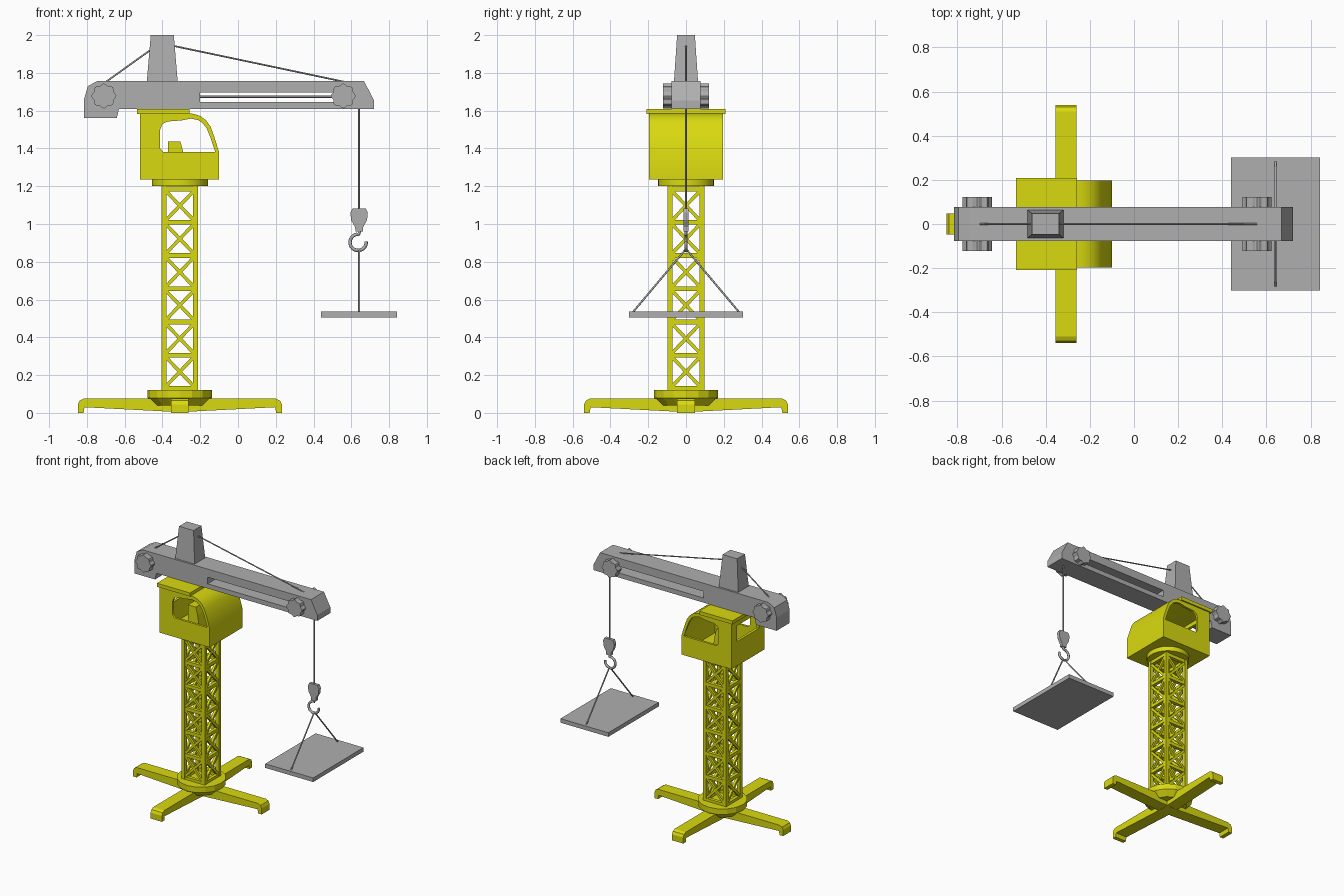
import bpy, bmesh, math
from mathutils import Vector, Matrix

if "Cube" in bpy.data.objects:
    bpy.data.objects.remove(bpy.data.objects["Cube"], do_unlink=True)


def material(name, rgb):
    m = bpy.data.materials.new(name)
    m.use_nodes = True
    m.diffuse_color = (*rgb, 1)
    m.node_tree.nodes["Principled BSDF"].inputs["Base Color"].default_value = (*rgb, 1)
    return m


YELLOW = material("crane yellow", (0.7, 0.7, 0.005))
GREY = material("steel grey", (0.43, 0.43, 0.43))
TOWER_X = -0.308


def finish(name, bm, mat):
    bmesh.ops.recalc_face_normals(bm, faces=bm.faces)
    mesh = bpy.data.meshes.new(name)
    bm.to_mesh(mesh)
    bm.free()
    mesh.materials.append(mat)
    ob = bpy.data.objects.new(name, mesh)
    bpy.context.collection.objects.link(ob)
    return ob


def prism(name, pts, y0, y1, mat):
    """Extrude an x-z outline from y0 to y1."""
    bm = bmesh.new()
    face = bm.faces.new([bm.verts.new((x, y0, z)) for x, z in pts])
    new = bmesh.ops.extrude_face_region(bm, geom=[face])["geom"]
    verts = [v for v in new if isinstance(v, bmesh.types.BMVert)]
    bmesh.ops.translate(bm, verts=verts, vec=(0, y1 - y0, 0))
    return finish(name, bm, mat)


def rect(x0, x1, z0, z1):
    return [(x0, z0), (x1, z0), (x1, z1), (x0, z1)]


def disc(name, r0, r1, z0, z1, sides, mat):
    bm = bmesh.new()
    bmesh.ops.create_cone(bm, cap_ends=True, segments=sides, radius1=r0, radius2=r1,
                          depth=z1 - z0,
                          matrix=Matrix.Translation((TOWER_X, 0, (z0 + z1) / 2)))
    return finish(name, bm, mat)


def beam(bm, p, q, w, round_sides=0):
    """Square or round bar between two points."""
    p, q = Vector(p), Vector(q)
    d = q - p
    m = Matrix.Translation((p + q) / 2) @ d.to_track_quat('Z', 'Y').to_matrix().to_4x4()
    if round_sides:
        bmesh.ops.create_cone(bm, cap_ends=True, segments=round_sides, radius1=w / 2,
                              radius2=w / 2, depth=d.length, matrix=m)
    else:
        bmesh.ops.create_cube(bm, size=1, matrix=m @ Matrix.Diagonal((w, w, d.length, 1)))


def rope(name, p, q, w=0.009):
    bm = bmesh.new()
    beam(bm, p, q, w, 8)
    return smooth(finish(name, bm, GREY))


def activate(ob):
    bpy.ops.object.select_all(action='DESELECT')
    ob.select_set(True)
    bpy.context.view_layer.objects.active = ob


def smooth(ob):
    activate(ob)
    bpy.ops.object.shade_smooth_by_angle(angle=math.radians(50))
    return ob


def cut(ob, cutter):
    cutter.hide_render = True
    mod = ob.modifiers.new("cut", 'BOOLEAN')
    mod.operation, mod.solver, mod.object = 'DIFFERENCE', 'EXACT', cutter
    activate(ob)
    bpy.ops.object.modifier_apply(modifier=mod.name)
    bpy.data.objects.remove(cutter, do_unlink=True)


# Cross-shaped feet
half = [(0.505, 0.03), (0.51, 0), (0.54, 0), (0.54, 0.045), (0.53, 0.065), (0.51, 0.075)]
outline = [(0, 0.004)] + half + [(-x, z) for x, z in reversed(half)]
for name, turn in (("side_legs", 0), ("front_back_legs", math.pi / 2)):
    legs = prism(name, outline, -0.047, 0.047, YELLOW)
    legs.location.x = TOWER_X
    legs.rotation_euler.z = turn

# Rings under and over the tower
disc("base_ring", 0.17, 0.17, 0.08, 0.122, 16, YELLOW)
disc("base_ring_underside", 0.13, 0.17, 0.04, 0.08, 16, YELLOW)
smooth(disc("slewing_ring", 0.148, 0.148, 1.2, 1.237, 32, YELLOW))

# Lattice tower: one side repeated four times
bm = bmesh.new()
R, LOW, HIGH, CELLS = 0.084, 0.13, 1.185, 6
pitch = (HIGH - LOW) / CELLS
for side in range(4):
    spin = Matrix.Translation((TOWER_X, 0, 0)) @ Matrix.Rotation(side * math.pi / 2, 4, 'Z')

    def bar(x0, z0, x1, z1, w):
        beam(bm, spin @ Vector((x0, -R, z0)), spin @ Vector((x1, -R, z1)), w)

    bar(R, 0.115, R, 1.205, 0.026)
    for i in range(CELLS + 1):
        z = LOW + i * pitch
        bar(-R, z, R, z, 0.025)
        if i < CELLS:
            bar(-R, z, R, z + pitch, 0.018)
            bar(R, z, -R, z + pitch, 0.018)
finish("lattice_tower", bm, YELLOW)

# Hollow cab with side and rear windows
cab = prism("cab", [(-0.52, 1.235), (-0.1, 1.235), (-0.1, 1.38), (-0.125, 1.46),
                    (-0.145, 1.515), (-0.17, 1.55), (-0.2, 1.572), (-0.235, 1.583),
                    (-0.27, 1.587), (-0.52, 1.587)], -0.197, 0.197, YELLOW)
cut(cab, prism("cab_hollow", [(-0.5, 1.26), (-0.117, 1.26), (-0.117, 1.38), (-0.14, 1.455),
                              (-0.16, 1.505), (-0.182, 1.535), (-0.21, 1.557),
                              (-0.24, 1.567), (-0.5, 1.57)], -0.18, 0.18, YELLOW))
cut(cab, prism("side_window", [(-0.395, 1.38), (-0.12, 1.38), (-0.145, 1.455),
                               (-0.165, 1.505), (-0.185, 1.532), (-0.21, 1.55),
                               (-0.25, 1.558), (-0.3, 1.548), (-0.37, 1.543),
                               (-0.4, 1.53), (-0.412, 1.5), (-0.412, 1.4)],
               -0.3, 0.3, YELLOW))
cut(cab, prism("rear_window", rect(-0.6, -0.45, 1.42, 1.54), -0.13, 0.13, YELLOW))
smooth(cab)
prism("cab_roof", rect(-0.535, -0.257, 1.583, 1.61), -0.208, 0.208, YELLOW)
prism("seat", [(-0.37, 1.255), (-0.27, 1.255), (-0.29, 1.38), (-0.305, 1.437),
               (-0.37, 1.437)], -0.07, 0.07, YELLOW)

# Jib with a long slot and the trolley line inside it
jib = prism("jib", [(-0.815, 1.56), (-0.642, 1.56), (-0.63, 1.61), (0.72, 1.61),
                    (0.72, 1.655), (0.667, 1.757), (-0.745, 1.757), (-0.795, 1.73),
                    (-0.815, 1.66)], -0.078, 0.078, GREY)
cut(jib, prism("jib_slot", rect(-0.2, 0.59, 1.645, 1.695), -0.2, 0.2, GREY))
rope("trolley_line", (-0.21, 0, 1.674), (0.6, 0, 1.674), 0.012)

# Scalloped winding knobs
for place, cx in (("rear", -0.71), ("tip", 0.557)):
    ring = []
    for i in range(48):
        t = i * math.tau / 48
        r = 0.061 + 0.005 * math.cos(8 * t)
        ring.append((cx + r * math.cos(t), 1.678 + r * math.sin(t)))
    for side, s in (("left", 1), ("right", -1)):
        prism(f"{place}_knob_{side}", ring, s * 0.07, s * 0.122, GREY)

# Tapered mast head and stay ropes
bm = bmesh.new()
bmesh.ops.create_cube(bm, size=1)
for v in bm.verts:
    wx, wy = (0.122, 0.094) if v.co.z > 0 else (0.164, 0.128)
    v.co = (-0.401 + v.co.x * wx, v.co.y * wy, 2.0 if v.co.z > 0 else 1.75)
finish("mast_head", bm, GREY)
rope("rear_stay", (-0.44, 0, 1.938), (-0.71, 0, 1.745))
rope("front_stay", (-0.36, 0, 1.947), (0.6, 0, 1.745))

# Hoist rope, hook block and hook
HX = 0.641
rope("hoist_rope", (HX, 0, 1.62), (HX, 0, 1.07))
prism("hook_block", [(HX + x, z) for x, z in (
    (-0.035, 1.083), (0.035, 1.083), (0.046, 1.06), (0.042, 1.02), (0.022, 0.985),
    (0.02, 0.96), (-0.018, 0.96), (-0.022, 0.985), (-0.042, 1.02), (-0.046, 1.06))],
    -0.012, 0.012, GREY)
curve = bpy.data.curves.new("hook", 'CURVE')
curve.dimensions = '3D'
curve.bevel_depth, curve.bevel_resolution, curve.use_fill_caps = 0.009, 2, True
path = [(HX + 0.004, 0.97)]
for i in range(21):
    t = math.radians(85 + i * 14)
    path.append((HX - 0.005 + 0.043 * math.cos(t), 0.903 + 0.043 * math.sin(t)))
spline = curve.splines.new('POLY')
spline.points.add(len(path) - 1)
for pt, (x, z) in zip(spline.points, path):
    pt.co = (x, 0, z, 1)
curve.materials.append(GREY)
hook = bpy.data.objects.new("hook", curve)
bpy.context.collection.objects.link(hook)
activate(hook)
bpy.ops.object.convert(target='MESH')
smooth(bpy.context.view_layer.objects.active)

# Load platform on two slings
for side, s in (("left", 1), ("right", -1)):
    rope(f"sling_{side}", (HX, 0, 0.868), (HX, s * 0.284, 0.53), 0.01)
prism("load_platform", rect(0.44, 0.842, 0.506, 0.537), -0.302, 0.302, GREY)
